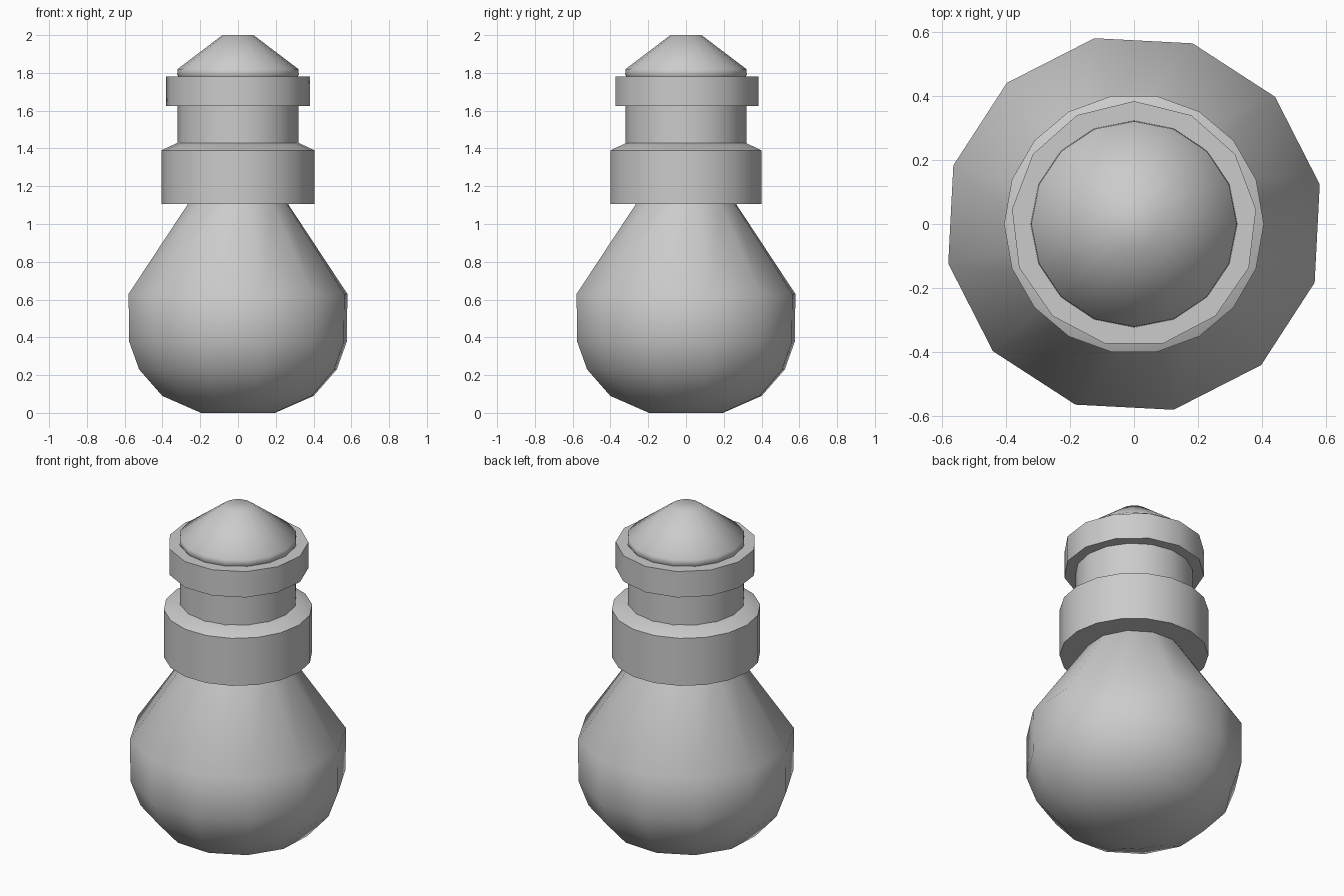
import bpy, bmesh, math

if "Cube" in bpy.data.objects:
    bpy.data.objects.remove(bpy.data.objects["Cube"])


def lathe(name, profile, sides, turn=0.0, angle=30):
    """Revolve (radius, z) points around z and cap both ends."""
    bm = bmesh.new()
    rings = []
    for r, z in profile:
        rings.append([bm.verts.new((r * math.cos(turn + math.tau * i / sides),
                                    r * math.sin(turn + math.tau * i / sides), z))
                      for i in range(sides)])
    for a, b in zip(rings, rings[1:]):
        for i in range(sides):
            j = (i + 1) % sides
            bm.faces.new((a[i], a[j], b[j], b[i]))
    bm.faces.new(rings[0][::-1])
    bm.faces.new(rings[-1])
    mesh = bpy.data.meshes.new(name)
    bm.to_mesh(mesh)
    bm.free()
    obj = bpy.data.objects.new(name, mesh)
    bpy.context.collection.objects.link(obj)
    bpy.ops.object.select_all(action='DESELECT')
    obj.select_set(True)
    bpy.context.view_layer.objects.active = obj
    bpy.ops.object.shade_smooth_by_angle(angle=math.radians(angle))
    return obj


# Low-poly glass bulb, tapering up into the collar
lathe("glass_bulb", [(0.20, 0.0), (0.41, 0.09), (0.535, 0.23), (0.59, 0.38),
                     (0.592, 0.63), (0.275, 1.10), (0.26, 1.13)], 12, 0.21, 40)

# Wide collar with a sloped shoulder
lathe("collar", [(0.405, 1.105), (0.405, 1.39), (0.32, 1.43)], 18)

# Narrow neck between the two bands
lathe("neck", [(0.32, 1.42), (0.32, 1.63)], 16)

# Upper band
lathe("upper_band", [(0.383, 1.625), (0.383, 1.78)], 13, 0.12)

# Conical contact cap with a small flat tip
lathe("contact_cap", [(0.31, 1.77), (0.322, 1.79), (0.32, 1.82), (0.082, 2.0)], 16, 0.0, 50)
